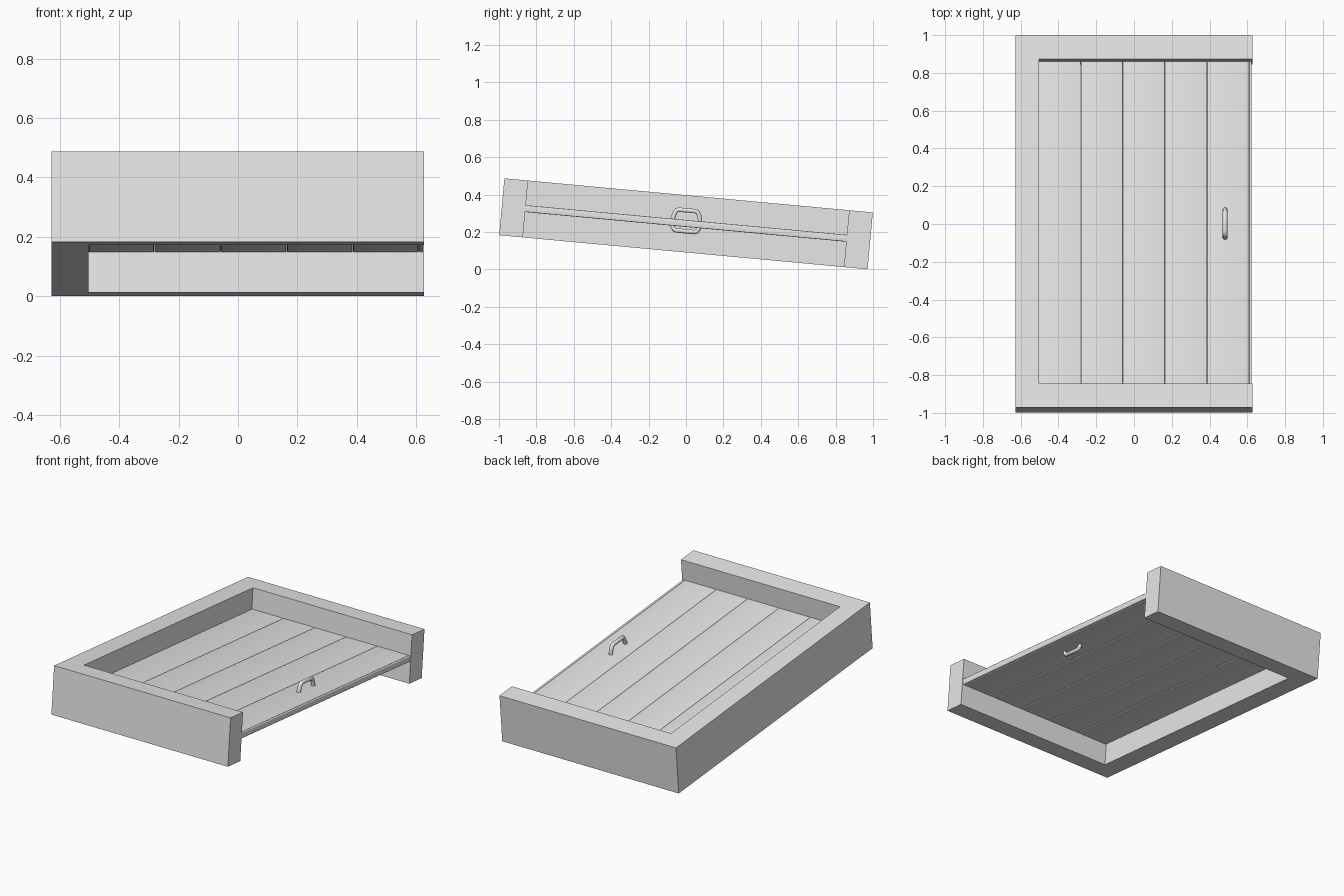
import bpy, bmesh, math
from mathutils import Matrix

if "Cube" in bpy.data.objects:
    bpy.data.objects.remove(bpy.data.objects["Cube"])

TILT = math.radians(-5.28)
PLACE = Matrix.Translation((0, 0, 0.244)) @ Matrix.Rotation(TILT, 4, 'X')

grey = bpy.data.materials.new("plain_grey")
grey.diffuse_color = (0.8, 0.8, 0.8, 1)
grey.use_nodes = True
grey.node_tree.nodes["Principled BSDF"].inputs["Base Color"].default_value = grey.diffuse_color


def add(name, data):
    """Link an object in the tilted frame of the doorway."""
    obj = bpy.data.objects.new(name, data)
    obj.data.materials.append(grey)
    bpy.context.collection.objects.link(obj)
    obj.matrix_world = PLACE
    return obj


def smooth(obj):
    bpy.ops.object.select_all(action='DESELECT')
    obj.select_set(True)
    bpy.context.view_layer.objects.active = obj
    bpy.ops.object.shade_smooth_by_angle(angle=math.radians(40))


# Three-sided frame, extruded from a U profile
X0, X1, XI = -0.628, 0.627, -0.504
YO, YI, H = 0.989, 0.862, 0.1525
outline = [(X0, -YO), (X1, -YO), (X1, -YI), (XI, -YI),
           (XI, YI), (X1, YI), (X1, YO), (X0, YO)]
bm = bmesh.new()
face = bm.faces.new([bm.verts.new((x, y, -H)) for x, y in outline])
ext = bmesh.ops.extrude_face_region(bm, geom=[face])
bmesh.ops.translate(bm, vec=(0, 0, 2 * H),
                    verts=[v for v in ext["geom"] if isinstance(v, bmesh.types.BMVert)])
bmesh.ops.recalc_face_normals(bm, faces=bm.faces)
mesh = bpy.data.meshes.new("frame")
bm.to_mesh(mesh)
bm.free()
add("frame", mesh)


# Door planks with rounded long edges
def plank(name, xa, xb, bevel):
    bm = bmesh.new()
    bmesh.ops.create_cube(bm, size=1)
    for v in bm.verts:
        v.co.x = xa if v.co.x < 0 else xb
        v.co.y *= 2 * YI
        v.co.z = 0.002 + v.co.z * 0.037
    long_edges = [e for e in bm.edges
                  if abs(e.verts[0].co.y - e.verts[1].co.y) > 1]
    bmesh.ops.bevel(bm, geom=long_edges, offset=bevel, segments=3,
                    profile=0.5, affect='EDGES')
    mesh = bpy.data.meshes.new(name)
    bm.to_mesh(mesh)
    bm.free()
    smooth(add(name, mesh))


STEP = 0.2228
for i in range(5):
    left = XI + i * STEP
    plank(f"plank_{i + 1}", left, left + STEP - 0.001, 0.005)
plank("edge_strip", XI + 5 * STEP, 0.623, 0.005)

# Handle loop through the door, taller on the upper side
HX = 0.482
half = [(0.073, 0.0), (0.073, 0.025), (0.066, 0.05), (0.058, 0.066), (0.046, 0.072)]
low = [(0.05, -0.04), (0.062, -0.035), (0.07, -0.02)]
loop = half + [(-y, z) for y, z in reversed(half)]
loop += [(-y, z) for y, z in reversed(low)] + low
curve = bpy.data.curves.new("handle", 'CURVE')
curve.dimensions = '3D'
curve.bevel_depth = 0.0125
curve.bevel_resolution = 3
spline = curve.splines.new('POLY')
spline.points.add(len(loop) - 1)
for point, (y, z) in zip(spline.points, loop):
    point.co = (HX, y, z, 1)
spline.use_cyclic_u = True
handle = add("handle", curve)
bpy.ops.object.select_all(action='DESELECT')
handle.select_set(True)
bpy.context.view_layer.objects.active = handle
bpy.ops.object.convert(target='MESH')
smooth(bpy.context.view_layer.objects.active)
